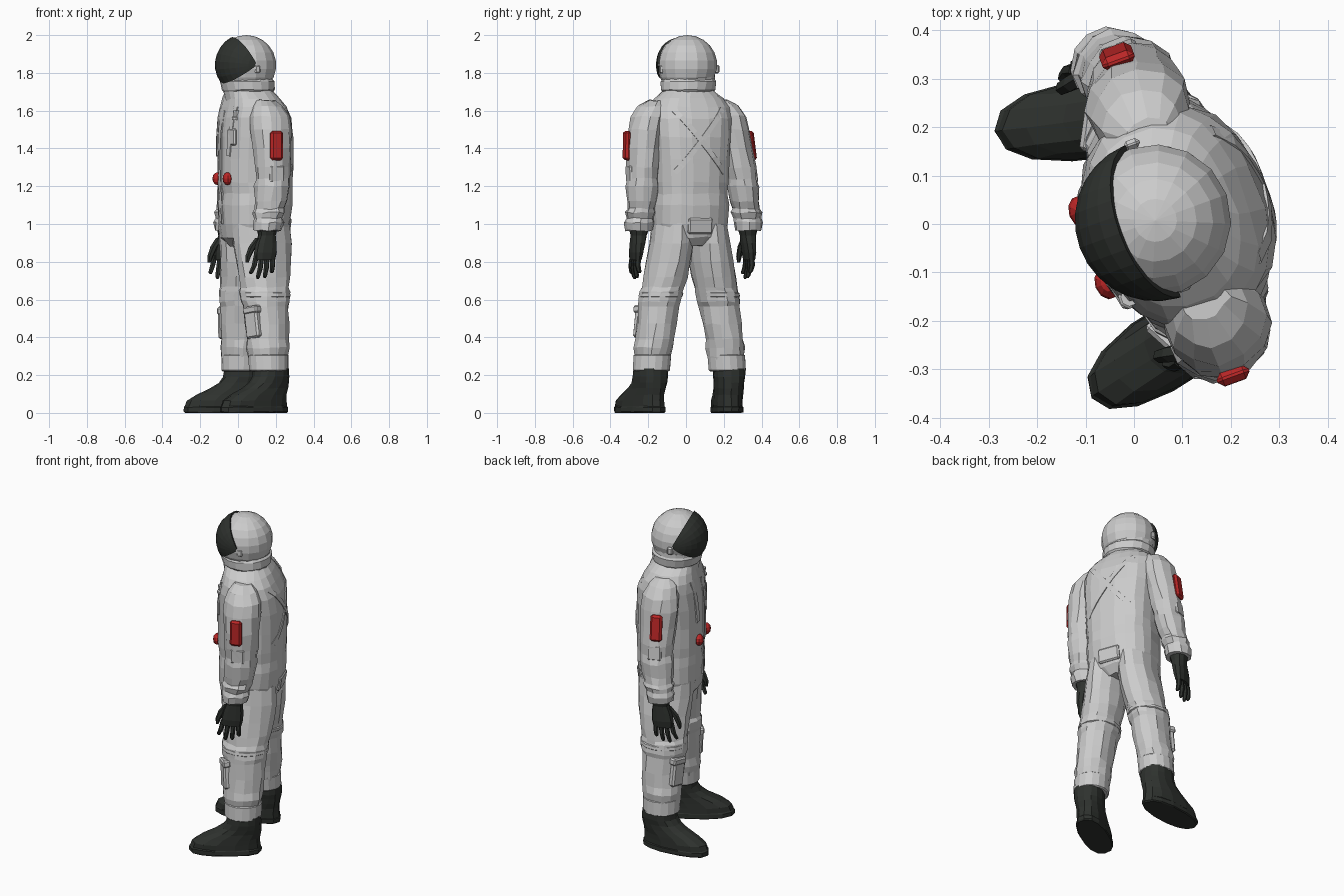
import bpy, bmesh, math, random
from mathutils import Matrix, Vector

if "Cube" in bpy.data.objects:
    bpy.data.objects.remove(bpy.data.objects["Cube"])

random.seed(4)
TURN = Matrix.Rotation(math.radians(-70), 4, 'Z')   # figure faces mostly -x
ARM_PARTS = ("sleeve", "arm_patch", "sleeve_pocket", "glove")


def material(name, rgb):
    m = bpy.data.materials.new(name)
    m.diffuse_color = (*rgb, 1)
    m.use_nodes = True
    m.node_tree.nodes["Principled BSDF"].inputs["Base Color"].default_value = m.diffuse_color
    return m


DARK = material("dark_rubber", (0.028, 0.032, 0.028))
RED = material("red_trim", (0.5, 0.02, 0.02))


def lean(name, z):
    """Slight sideways sway of the pose, by height."""
    if name in ARM_PARTS:
        return -.02 + .038 * min(1, max(0, (z - 1.0) / .45))
    return .014 * min(1, max(0, (1.8 - z) / .15))


def finish(name, bm, mat=None, side=1, jitter=0.0):
    """Mirror if needed, turn into place and link as an object."""
    for v in bm.verts:
        v.co += Vector([random.uniform(-jitter, jitter) for _ in range(3)])
        v.co.x = v.co.x * side + lean(name, v.co.z)
    bmesh.ops.recalc_face_normals(bm, faces=bm.faces[:])
    bm.transform(TURN)
    me = bpy.data.meshes.new(name)
    bm.to_mesh(me)
    bm.free()
    ob = bpy.data.objects.new(name, me)
    bpy.context.collection.objects.link(ob)
    if mat:
        me.materials.append(mat)
    return ob


def add_loft(bm, rings, n=14, power=2.0):
    """Skin horizontal rings (x, y, z, half width, half depth)."""
    loops = []
    for x, y, z, rx, ry in rings:
        loop = []
        for i in range(n):
            a = 2 * math.pi * (i + 0.5) / n
            c, s = math.cos(a), math.sin(a)
            loop.append(bm.verts.new((
                x + rx * math.copysign(abs(c) ** (2 / power), c),
                y + ry * math.copysign(abs(s) ** (2 / power), s), z)))
        loops.append(loop)
    for a, b in zip(loops, loops[1:]):
        for i in range(n):
            j = (i + 1) % n
            bm.faces.new((a[i], a[j], b[j], b[i]))
    bm.faces.new(loops[0][::-1])
    bm.faces.new(loops[-1])


def loft(name, rings, mat=None, side=1, n=14, power=2.0, jitter=0.0):
    bm = bmesh.new()
    add_loft(bm, rings, n, power)
    return finish(name, bm, mat, side, jitter)


def box(name, loc, size, mat=None, side=1, yaw=0, tilt=0, roll=0, bevel=0.008):
    bm = bmesh.new()
    bmesh.ops.create_cube(bm, size=1)
    bm.transform(Matrix.Diagonal((*size, 1)))
    bmesh.ops.bevel(bm, geom=bm.edges[:], offset=bevel, segments=1, affect='EDGES')
    rot = (Matrix.Rotation(math.radians(yaw), 4, 'Z') @ Matrix.Rotation(math.radians(tilt), 4, 'X')
           @ Matrix.Rotation(math.radians(roll), 4, 'Y'))
    bm.transform(Matrix.Translation(loc) @ rot)
    return finish(name, bm, mat, side)


# Torso
TORSO = [(0, .085, .885, .09, .13), (0, .085, .93, .18, .165), (0, .085, 1.0, .202, .18),
         (0, .09, 1.1, .202, .187), (0, .09, 1.16, .198, .184), (0, .09, 1.22, .203, .19),
         (0, .09, 1.34, .207, .193), (0, .09, 1.46, .217, .19), (0, .088, 1.56, .225, .178),
         (0, .08, 1.62, .215, .157), (0, .07, 1.665, .185, .138), (0, .06, 1.7, .14, .122),
         (0, .055, 1.72, .12, .11)]
TP = 2.5
loft("torso", TORSO, n=20, power=TP, jitter=.004)


def surface_y(x, z, front):
    for a, b in zip(TORSO, TORSO[1:]):
        if a[2] <= z <= b[2]:
            t = (z - a[2]) / (b[2] - a[2])
            y, rx, ry = (a[k] + t * (b[k] - a[k]) for k in (1, 3, 4))
            d = ry * max(0, 1 - abs(x / rx) ** TP) ** (1 / TP)
            return y - d if front else y + d
    return 0


def strap(name, x0, z0, x1, z1, front, width=.028):
    """Flat band laid on the torso surface."""
    bm = bmesh.new()
    across = Vector((-(z1 - z0), x1 - x0)).normalized() * width / 2
    rows, steps = [], 8
    for i in range(steps + 1):
        t = i / steps
        x, z = x0 + t * (x1 - x0), z0 + t * (z1 - z0)
        row = []
        for s, lift in ((-1, -.006), (-1, .003), (1, .003), (1, -.006)):
            px, pz = x + s * across.x, z + s * across.y
            row.append(bm.verts.new((px, surface_y(px, pz, front) + (-lift if front else lift), pz)))
        rows.append(row)
    for a, b in zip(rows, rows[1:]):
        for k in range(3):
            bm.faces.new((a[k], a[k + 1], b[k + 1], b[k]))
    finish(name, bm)


for s in (1, -1):
    strap("back_strap", s * .14, 1.61, -s * .14, 1.27, False)
    strap("chest_strap", s * .12, 1.62, s * .09, 1.36, True)
strap("front_zip", 0, 1.6, 0, 1.0, True, .018)
box("back_flap", (0, .256, .99), (.135, .03, .085), tilt=-8)
box("chest_pocket", (.11, -.078, 1.46), (.075, .02, .09), yaw=12)

# Chest fittings
for x in (-.075, .082):
    bm = bmesh.new()
    bmesh.ops.create_uvsphere(bm, u_segments=10, v_segments=6, radius=.034)
    bm.transform(Matrix.Translation((x, -.094, 1.24)) @ Matrix.Diagonal((1, .75, 1, 1)))
    finish("red_knob", bm, RED)
loft("hose_port", [(.125, -.06, 1.55, .024, .024), (.125, -.06, 1.565, .024, .024),
                   (.125, -.06, 1.57, .017, .017), (.125, -.06, 1.6, .019, .019)], n=8)

# Collar and helmet
loft("collar", [(0, .06, 1.65, .15, .13), (0, .055, 1.70, .137, .132), (0, .055, 1.71, .146, .14),
                (0, .05, 1.755, .15, .145), (0, .048, 1.765, .142, .136), (0, .046, 1.79, .138, .134)],
     n=18, jitter=.002)
HEAD = Matrix.Translation((.008, .044, 1.842))
bm = bmesh.new()
bmesh.ops.create_uvsphere(bm, u_segments=16, v_segments=11, radius=.158)
bm.transform(HEAD)
finish("helmet", bm)

# Visor: a spherical slice hinged at the sides of the helmet
bm = bmesh.new()
U, V, grids = 14, 7, []
for R in (.167, .15):
    grids.append([[bm.verts.new((R * math.cos(u), -R * math.sin(u) * math.cos(v), R * math.sin(u) * math.sin(v)))
                   for v in (math.radians(-36 + 98 * j / V) for j in range(V + 1))]
                  for u in (math.pi * (.02 + .96 * i / U) for i in range(U + 1))])
for g in grids:
    for i in range(U):
        for j in range(V):
            bm.faces.new((g[i][j], g[i + 1][j], g[i + 1][j + 1], g[i][j + 1]))
for j in (0, V):
    for i in range(U):
        bm.faces.new((grids[0][i][j], grids[0][i + 1][j], grids[1][i + 1][j], grids[1][i][j]))
bm.transform(HEAD)
finish("visor", bm, DARK)

for s in (1, -1):
    box("visor_hinge", (.156, .052, 1.82), (.02, .035, .045), side=s)

    # Sleeve with folds towards the wrist
    loft("sleeve", [(.18, .085, 1.655, .035, .05), (.2, .087, 1.625, .075, .082),
                    (.223, .09, 1.57, .095, .104), (.244, .092, 1.5, .093, .108),
                    (.262, .093, 1.4, .088, .103), (.275, .097, 1.3, .084, .098),
                    (.28, .096, 1.24, .078, .091), (.284, .092, 1.2, .085, .095),
                    (.29, .084, 1.12, .079, .088), (.296, .077, 1.08, .072, .08),
                    (.3, .072, 1.06, .08, .087), (.303, .068, 1.03, .071, .077),
                    (.306, .066, 1.01, .078, .081), (.308, .062, .965, .07, .074)],
         side=s, n=12, jitter=.005)
    box("arm_patch", (.35, .085, 1.415), (.03, .07, .155), RED, s, roll=-4, bevel=.012)
    box("sleeve_pocket", (.348, .092, 1.265), (.022, .08, .09), side=s, roll=-3)

    # Glove with palm, four fingers and thumb
    bm = bmesh.new()
    add_loft(bm, [(.306, .06, .98, .052, .056), (.308, .058, .94, .04, .047),
                  (.312, .052, .9, .037, .058), (.318, .046, .85, .032, .064),
                  (.32, .042, .81, .024, .058)], 10, 2.6)
    for k, length in enumerate((.085, .11, .105, .08)):
        y = -.005 + k * .03
        fan = (k - 1.5) * .009 - .015
        add_loft(bm, [(.319, y, .835, .015, .015), (.322, y + fan * .5, .82 - length * .5, .015, .014),
                      (.314, y + fan, .82 - length * .9, .012, .012),
                      (.311, y + fan, .82 - length, .006, .006)], 6)
    add_loft(bm, [(.304, .015, .925, .018, .022), (.297, -.02, .88, .018, .02),
                  (.294, -.042, .83, .015, .016), (.294, -.048, .795, .008, .008)], 6)
    finish("glove", bm, DARK, s)

    # Trouser leg, knee band and turned cuff
    loft("trouser_leg", [(.096, .088, 1.0, .104, .165), (.104, .094, .9, .107, .163),
                         (.12, .095, .8, .114, .152), (.137, .094, .72, .115, .143),
                         (.15, .09, .665, .11, .134), (.156, .088, .645, .114, .136),
                         (.165, .088, .59, .112, .132), (.17, .088, .565, .106, .124),
                         (.184, .09, .47, .104, .121), (.196, .09, .39, .101, .115),
                         (.203, .088, .345, .103, .115), (.208, .088, .3, .096, .106),
                         (.212, .088, .25, .09, .098)], side=s, jitter=.005)
    loft("knee_band", [(.157, .089, .638, .11, .13), (.158, .089, .634, .116, .138),
                       (.162, .089, .617, .116, .137), (.163, .089, .612, .11, .129)], side=s)
    loft("trouser_cuff", [(.214, .09, .22, .092, .098), (.214, .09, .226, .099, .106),
                          (.208, .09, .305, .1, .108), (.207, .09, .31, .092, .102)],
         side=s, n=16)
    box("leg_pocket", (.234, -.006, .475), (.09, .04, .16), side=s, yaw=28, roll=-8, bevel=.01)
    box("pocket_flap", (.23, -.01, .545), (.1, .046, .04), side=s, yaw=28, roll=-8)

    # Boot, toes turned outwards
    bm = bmesh.new()
    add_loft(bm, [(0, -.105, .01, .078, .198), (0, -.105, .016, .083, .206), (0, -.105, .04, .083, .206),
                  (0, -.103, .045, .079, .201), (0, -.1, .075, .08, .193), (0, -.076, .105, .078, .168),
                  (0, -.035, .14, .078, .132), (0, -.012, .17, .081, .112),
                  (0, 0, .2, .085, .1), (0, .002, .245, .086, .095)], 14, 2.3)
    bm.transform(Matrix.Translation((.222, .098, -.01)) @ Matrix.Rotation(math.radians(13), 4, 'Z'))
    finish("boot", bm, DARK, s, .002)
